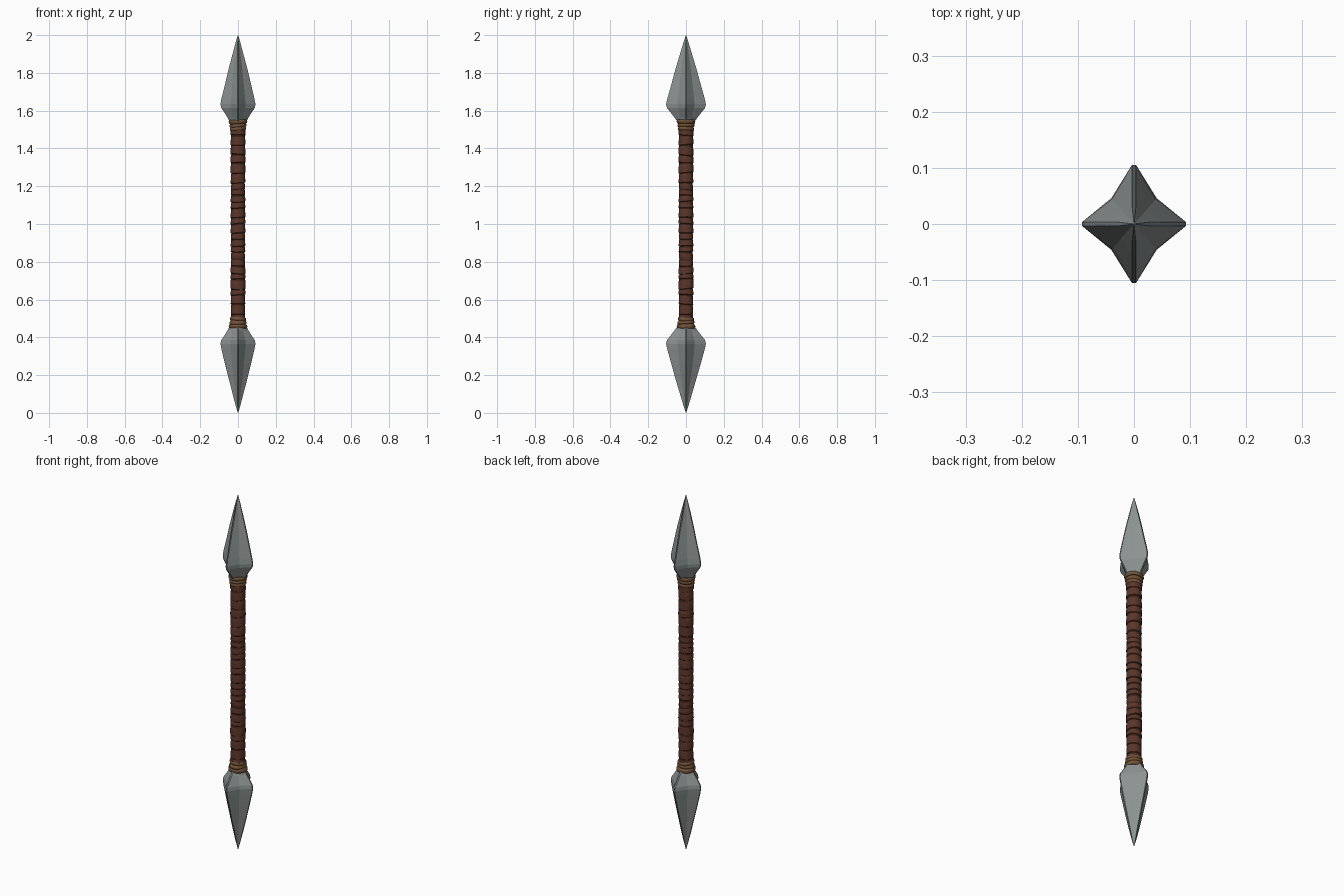
import bpy, bmesh, math, random
from mathutils import Vector

if "Cube" in bpy.data.objects:
    bpy.data.objects.remove(bpy.data.objects["Cube"])

random.seed(4)


def material(name, rgb):
    m = bpy.data.materials.new(name)
    m.diffuse_color = (*rgb, 1)
    m.use_nodes = True
    m.node_tree.nodes["Principled BSDF"].inputs["Base Color"].default_value = m.diffuse_color
    return m


steel = material("steel", (0.27, 0.295, 0.295))
dark_steel = material("dark steel", (0.13, 0.145, 0.145))
leather = material("brown leather", (0.105, 0.036, 0.022))
seam = material("dark leather seam", (0.05, 0.018, 0.012))
cord = material("tan cord", (0.17, 0.085, 0.04))


def loft(name, rings, mats, pick=lambda row, col: 0, smooth=None):
    """Skin a stack of closed rings and cap both ends."""
    bm = bmesh.new()
    rows = [[bm.verts.new(p) for p in ring] for ring in rings]
    n = len(rows[0])
    for r in range(len(rows) - 1):
        for c in range(n):
            d = (c + 1) % n
            f = bm.faces.new((rows[r][c], rows[r][d], rows[r + 1][d], rows[r + 1][c]))
            f.material_index = pick(r, c)
    bm.faces.new(rows[0][::-1])
    bm.faces.new(rows[-1])
    bmesh.ops.recalc_face_normals(bm, faces=bm.faces)
    me = bpy.data.meshes.new(name)
    bm.to_mesh(me)
    bm.free()
    for m in mats:
        me.materials.append(m)
    ob = bpy.data.objects.new(name, me)
    bpy.context.collection.objects.link(ob)
    if smooth:
        bpy.context.view_layer.objects.active = ob
        ob.select_set(True)
        bpy.ops.object.shade_smooth_by_angle(angle=math.radians(smooth))
        ob.select_set(False)
    return ob


# Blades: four ridges with shallow valleys between them
# rows: height, x ridge, y ridge, valley as a share of the ridge-to-ridge midpoint
BLADE = [(1.535, 0.040, 0.040, 1.30), (1.565, 0.056, 0.062, 1.02),
         (1.615, 0.089, 0.101, 0.86), (1.635, 0.0925, 0.1055, 0.86),
         (1.665, 0.088, 0.099, 0.87), (1.74, 0.070, 0.079, 0.89),
         (1.82, 0.050, 0.056, 0.91), (1.90, 0.029, 0.032, 0.93),
         (1.96, 0.013, 0.014, 0.95), (2.0, 0.001, 0.001, 1.0)]


def blade_ring(z, rx, ry, valley):
    w = min(0.0035, rx * 0.12)          # half width of the worn ridge
    v = valley * random.uniform(0.98, 1.02) / 2
    pts = []
    for k in range(4):
        a = k * math.pi / 2
        out = Vector((round(math.cos(a)), round(math.sin(a)), 0))
        side = Vector((-out.y, out.x, 0))
        r, s = (rx, ry) if k % 2 == 0 else (ry, rx)
        chip = random.uniform(0.975, 1.0) if 1.65 < z < 1.99 else 1.0
        for p in (out * r * chip - side * w, out * r * chip + side * w,
                  out * r * v + side * s * v):
            pts.append(p + Vector((0, 0, z)))
    return pts


def blade_colour(row, col):
    # front and back ridges are worn dark
    return 1 if col in (3, 9) and row > 2 else 0


def flip(rings):
    return [[Vector((p.x, -p.y, 2 - p.z)) for p in ring] for ring in rings]


for label in ("upper", "lower"):
    rings = [blade_ring(*row) for row in BLADE]
    if label == "lower":
        rings = flip(rings)
    loft(label + "_blade", rings, [steel, dark_steel], blade_colour)


# Grip: overlapping leather bands, each slightly tilted
SIDES = 24


def tilted_ring(z, r, tilt, phase):
    return [Vector((r * math.cos(a), r * math.sin(a), z + tilt * math.cos(a + phase)))
            for a in (i * math.tau / SIDES for i in range(SIDES))]


rings = [tilted_ring(0.47, 0.036, 0, 0)]
z = 0.48
while z < 1.48:
    h = random.uniform(0.028, 0.056)
    tilt, phase = random.uniform(0.001, 0.005), random.uniform(0, math.tau)
    r = random.uniform(0.0375, 0.0405)
    rings += [tilted_ring(z + 0.002, 0.0355, tilt, phase),
              tilted_ring(z + 0.005, r, tilt, phase),
              tilted_ring(z + h * 0.55, r - 0.0005, tilt, phase),
              tilted_ring(z + h - 0.003, r - 0.002, tilt, phase)]
    z += h
rings.append(tilted_ring(max(1.53, z + 0.01), 0.036, 0, 0))
loft("leather_grip", rings, [leather, seam],
     lambda row, col: 1 if row % 4 == 0 else 0, smooth=40)


# Cord bindings: three coils rolled into one profile at each end
def binding_rings():
    out = []
    for z0, r, h in ((1.494, 0.0425, 0.019), (1.513, 0.0445, 0.018), (1.531, 0.0485, 0.022)):
        tilt, phase = random.uniform(0.001, 0.003), random.uniform(0, math.tau)
        for t in (0.04, 0.2, 0.5, 0.8, 0.96):
            bulge = math.sin(math.pi * t) ** 0.6
            out.append(tilted_ring(z0 + h * t, r - 0.005 + 0.006 * bulge, tilt, phase))
    return out


for label in ("upper", "lower"):
    rings = binding_rings()
    if label == "lower":
        rings = flip(rings)
    loft(label + "_cord_binding", rings, [cord], smooth=45)
